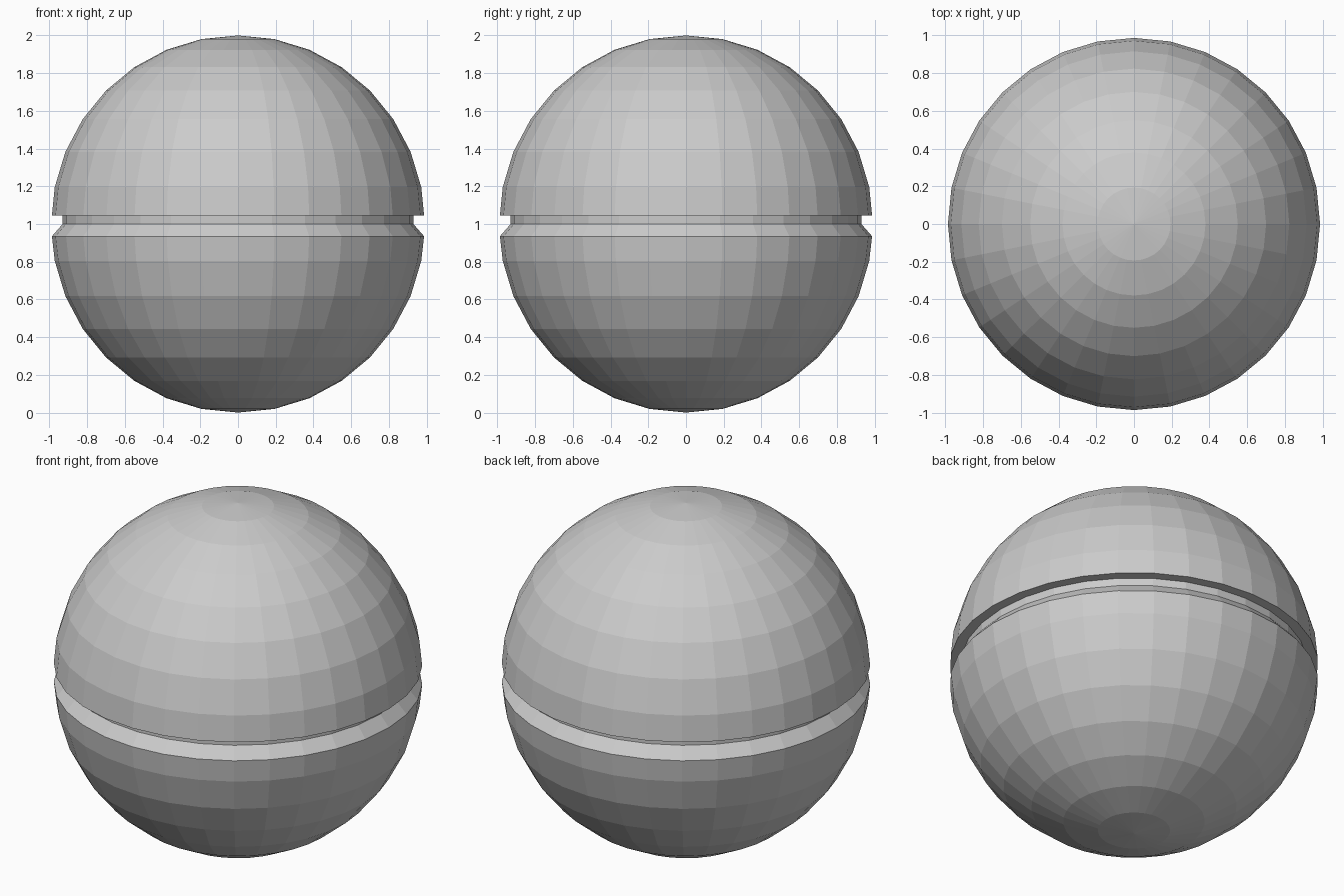
import bpy, math

if "Cube" in bpy.data.objects:
    bpy.data.objects.remove(bpy.data.objects["Cube"])

SEGMENTS = 32
STEP = math.radians(11.25)
WIDTH = 0.991  # slightly narrower than tall


def lathe(name, profile):
    """Spin (radius, z) points around z; zero-radius points become poles."""
    verts, faces, rings = [], [], []
    for r, z in profile:
        n = 1 if r < 1e-5 else SEGMENTS
        rings.append([len(verts) + i for i in range(n)])
        for i in range(n):
            a = 2 * math.pi * i / SEGMENTS
            verts.append((r * math.cos(a), r * math.sin(a), z))
    for low, high in zip(rings, rings[1:]):
        for i in range(SEGMENTS):
            j = (i + 1) % SEGMENTS
            if len(low) == 1:
                faces.append((low[0], high[j], high[i]))
            elif len(high) == 1:
                faces.append((low[i], low[j], high[0]))
            else:
                faces.append((low[i], low[j], high[j], high[i]))
    mesh = bpy.data.meshes.new(name)
    mesh.from_pydata(verts, [], faces)
    mesh.update()
    obj = bpy.data.objects.new(name, mesh)
    bpy.context.collection.objects.link(obj)
    return obj


def dome(direction):
    """Sphere rings from just off the equator to the pole."""
    points = [(WIDTH * math.cos(k * STEP), 1 + direction * math.sin(k * STEP))
              for k in range(1, 8)]
    return points + [(0, 1 + direction)]


# Lower dome, bevelled groove, vertical groove wall, overhanging upper dome
lower = dome(-1)[::-1] + [(0.987, 0.935)]
groove = [(0.93, 1.0), (0.93, 1.045)]
upper = [(0.987, 1.045)] + dome(1)
lathe("grooved_ball", lower + groove + upper)
